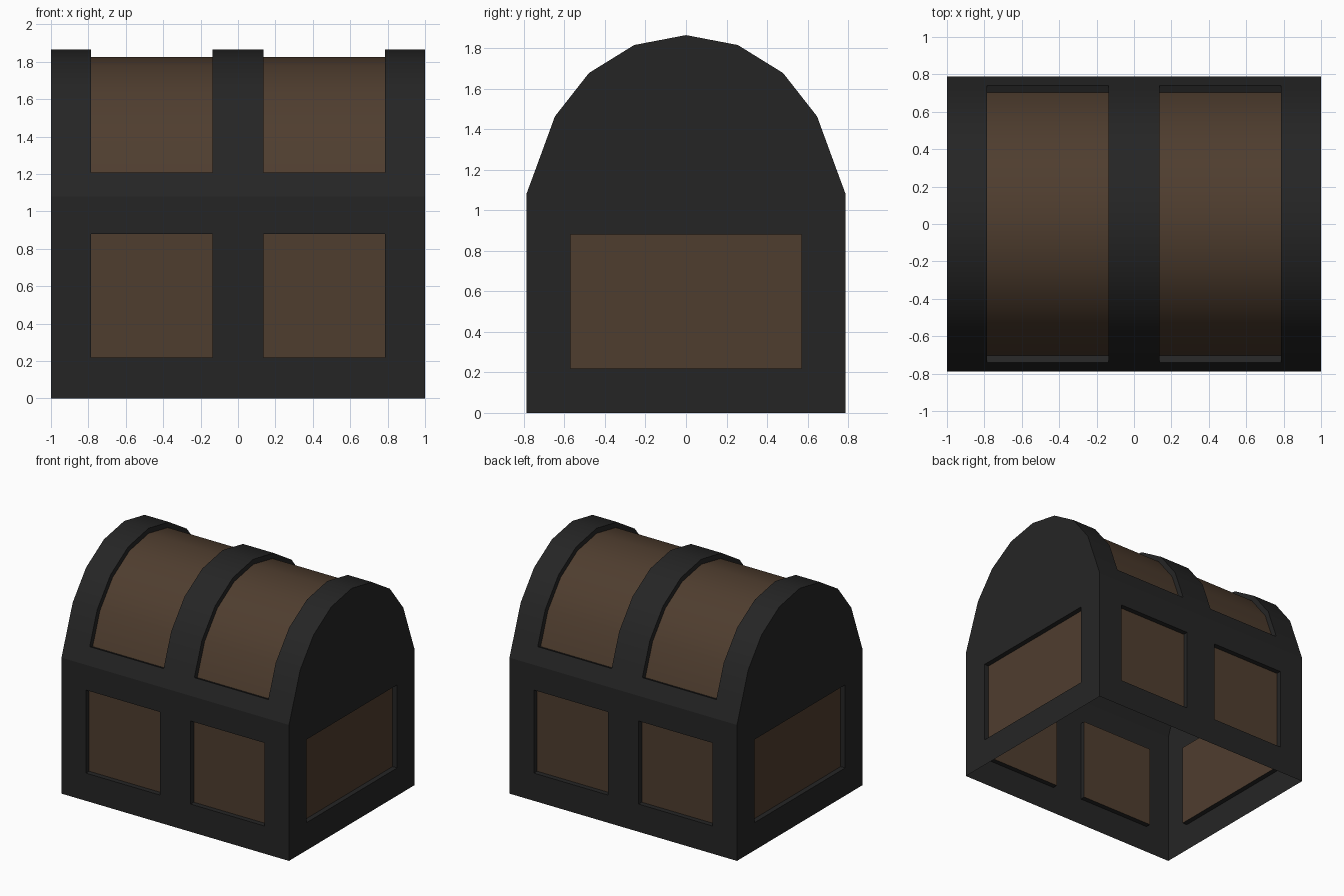
import bpy, bmesh, math
from mathutils import Vector

cube = bpy.data.objects.get("Cube")
if cube:
    bpy.data.objects.remove(cube, do_unlink=True)

DEPTH = 0.04            # how far the wood sits behind the frame
HALF_Y, RIM = 0.788, 1.08
XS = [-1, -0.785, -0.135, 0.135, 0.785, 1]
YS = [-HALF_Y, -0.57, 0.57, HALF_Y]
ZS = [0, 0.22, 0.88, RIM]


def material(name, rgb):
    m = bpy.data.materials.new(name)
    m.use_nodes = True
    m.diffuse_color = (*rgb, 1)
    m.node_tree.nodes["Principled BSDF"].inputs["Base Color"].default_value = (*rgb, 1)
    return m


MATS = [material("dark iron", (0.0185, 0.0185, 0.0185)),
        material("brown wood", (0.078, 0.047, 0.028))]


def grid(bm, us, vs, place, is_panel):
    """Sheet of quads; cells chosen by is_panel become wood."""
    rows = [[bm.verts.new(place(u, v)) for u in us] for v in vs]
    for j in range(len(vs) - 1):
        for i in range(len(us) - 1):
            f = bm.faces.new((rows[j][i], rows[j][i + 1], rows[j + 1][i + 1], rows[j + 1][i]))
            f.material_index = int(is_panel(i, j))


def recess(bm):
    """Sink each wood region straight into the frame."""
    panels = [f for f in bm.faces if f.material_index == 1]
    bmesh.ops.inset_region(bm, faces=panels, thickness=0, depth=0)
    for f in bm.faces:
        f.material_index = 0
    for f in panels:
        f.material_index = 1
        f.normal_update()
    moves = {}
    for v in {v for f in panels for v in f.verts}:
        normals = [f.normal.copy() for f in v.link_faces if f.material_index == 1]
        n = sum(normals, Vector()).normalized()
        moves[v] = n * (DEPTH / n.dot(normals[0]))
    for v, offset in moves.items():
        v.co -= offset


def finish(bm, name):
    bmesh.ops.remove_doubles(bm, verts=bm.verts, dist=0.0005)
    bmesh.ops.recalc_face_normals(bm, faces=bm.faces)
    recess(bm)
    mesh = bpy.data.meshes.new(name)
    bm.to_mesh(mesh)
    bm.free()
    for m in MATS:
        mesh.materials.append(m)
    ob = bpy.data.objects.new(name, mesh)
    bpy.context.collection.objects.link(ob)
    bpy.ops.object.select_all(action="DESELECT")
    ob.select_set(True)
    bpy.context.view_layer.objects.active = ob
    bpy.ops.object.shade_smooth_by_angle(angle=math.radians(35))


# Chest body: four walls, open underneath
bm = bmesh.new()
for s in (-1, 1):
    grid(bm, XS, ZS, lambda x, z: (x, s * HALF_Y, z), lambda i, j: i in (1, 3) and j == 1)
    grid(bm, YS, ZS, lambda y, z: (s, y, z), lambda i, j: i == 1 and j == 1)
finish(bm, "chest_body")

# Arched lid: half profile mirrored over the ridge, with flat ends
half = [(HALF_Y, RIM), (0.741, 1.207), (0.647, 1.464), (0.479, 1.678), (0.256, 1.816)]
arch = [(-y, z) for y, z in half] + [(0, 1.865)] + half[::-1]
bm = bmesh.new()
grid(bm, XS, arch, lambda x, p: (x, *p),
     lambda i, j: i in (1, 3) and 0 < j < len(arch) - 2)
for s in (-1, 1):
    bm.faces.new([bm.verts.new((s, *p)) for p in arch])
finish(bm, "chest_lid")
